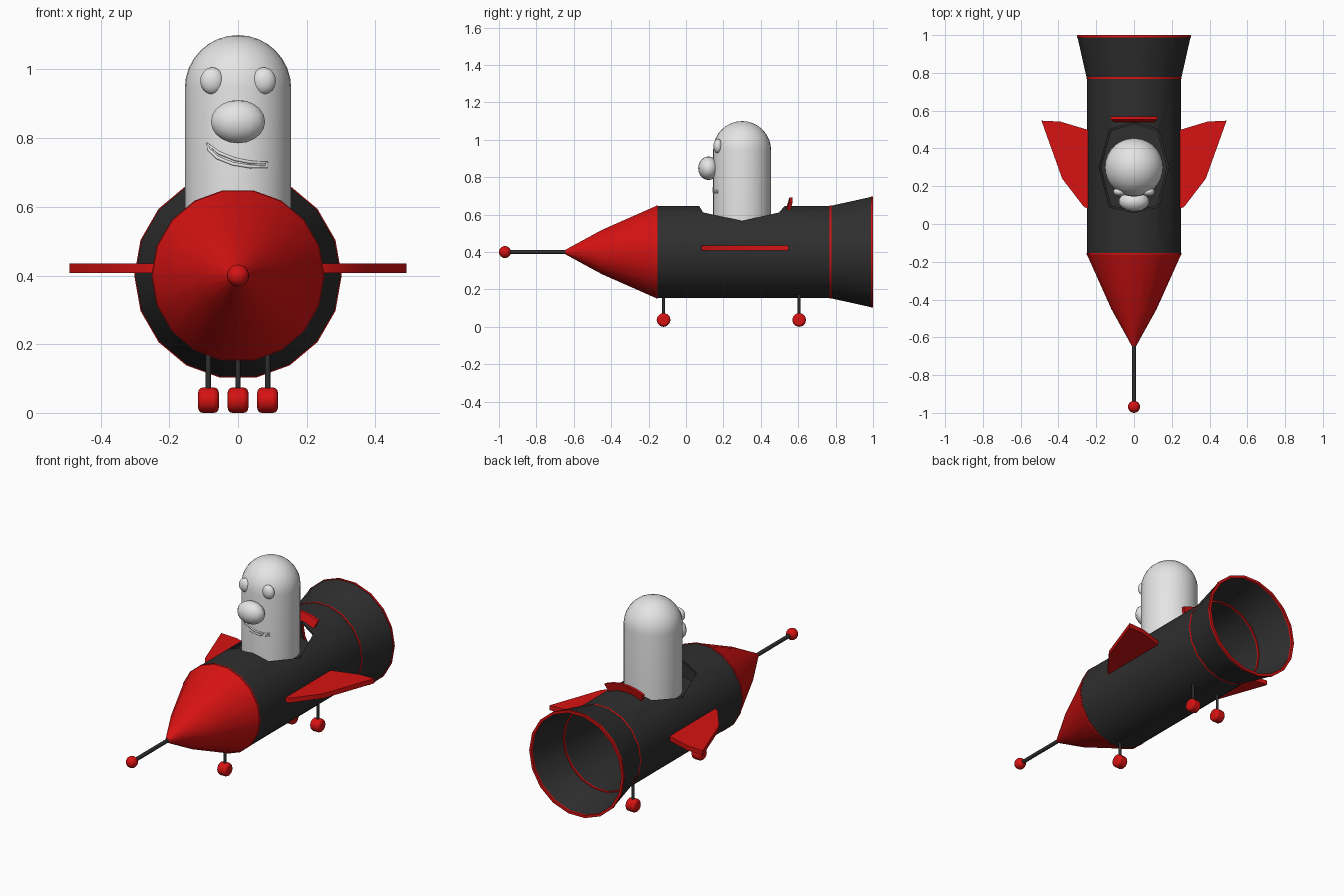
import bpy, bmesh
from math import sin, cos, radians, sqrt
from mathutils import Matrix, Vector

cube = bpy.data.objects.get("Cube")
if cube:
    bpy.data.objects.remove(cube, do_unlink=True)

AXIS = 0.40     # height of the rocket's centre line
SIDES = 18


def material(name, rgb):
    m = bpy.data.materials.new(name)
    m.use_nodes = True
    m.diffuse_color = (*rgb, 1)
    m.node_tree.nodes["Principled BSDF"].inputs["Base Color"].default_value = (*rgb, 1)
    return m


RED = material("red", (0.68, 0.006, 0.006))
DARK = material("charcoal", (0.028, 0.028, 0.028))
PALE = material("pale grey", (0.78, 0.78, 0.78))


def smooth(ob, angle=35):
    bpy.ops.object.select_all(action='DESELECT')
    ob.select_set(True)
    bpy.context.view_layer.objects.active = ob
    bpy.ops.object.shade_smooth_by_angle(angle=radians(angle))


def make(name, bm, mat, angle=35):
    bmesh.ops.recalc_face_normals(bm, faces=bm.faces)
    me = bpy.data.meshes.new(name)
    bm.to_mesh(me)
    bm.free()
    ob = bpy.data.objects.new(name, me)
    bpy.context.collection.objects.link(ob)
    me.materials.append(mat)
    smooth(ob, angle)
    return ob


def lathe(name, profile, mat, start=0, end=360, n=SIDES):
    """Turn a closed (radius, y) outline about the rocket's axis."""
    bm = bmesh.new()
    full = end - start == 360
    rings = []
    for i in range(n if full else n + 1):
        a = radians(start + (end - start) * i / n)
        rings.append([bm.verts.new((r * cos(a), y, AXIS + r * sin(a))) for r, y in profile])
    k = len(profile)
    for i in range(n):
        p, q = rings[i], rings[(i + 1) % len(rings)]
        for j in range(k):
            bm.faces.new((p[j], p[(j + 1) % k], q[(j + 1) % k], q[j]))
    if not full:
        bm.faces.new(rings[0])
        bm.faces.new(rings[-1])
    bmesh.ops.remove_doubles(bm, verts=bm.verts, dist=1e-5)
    return make(name, bm, mat)


def prism(name, outline, z0, z1, mat):
    bm = bmesh.new()
    low = [bm.verts.new((x, y, z0)) for x, y in outline]
    face = bm.faces.new(low)
    ext = bmesh.ops.extrude_face_region(bm, geom=[face])
    for v in ext["geom"]:
        if isinstance(v, bmesh.types.BMVert):
            v.co.z = z1
    return make(name, bm, mat)


def rod(name, a, b, r, mat):
    a, b = Vector(a), Vector(b)
    bm = bmesh.new()
    turn = (b - a).to_track_quat('Z', 'Y').to_matrix().to_4x4()
    bmesh.ops.create_cone(bm, cap_ends=True, segments=12, radius1=r, radius2=r,
                          depth=(b - a).length, matrix=Matrix.Translation((a + b) / 2) @ turn)
    return make(name, bm, mat)


def ball(name, centre, radii, mat, u=20, v=12):
    bm = bmesh.new()
    bmesh.ops.create_uvsphere(bm, u_segments=u, v_segments=v, radius=1,
                              matrix=Matrix.Translation(centre) @ Matrix.Diagonal((*radii, 1)))
    return make(name, bm, mat, 50)


# Fuselage: hollow tube with a closed front and a cockpit opening
body = lathe("fuselage", [(0, -0.155), (0.25, -0.155), (0.25, 0.77), (0.24, 0.77),
                          (0.24, -0.14), (0, -0.14)], DARK)
half = [(0.13, 0.09), (0.185, 0.30), (0.13, 0.50)]
hole = [(0, 0.06)] + half + [(0, 0.54)] + [(-x, y) for x, y in reversed(half)]
cutter = prism("cockpit_cutter", hole, 0.5, 0.8, DARK)
cutter.hide_render = True
cut = body.modifiers.new("cockpit", 'BOOLEAN')
cut.object = cutter
cut.solver = 'EXACT'
smooth(body)
bpy.ops.object.modifier_apply(modifier="cockpit")
bpy.data.objects.remove(cutter, do_unlink=True)
smooth(body)
prism("cockpit_floor", [(x * 0.95, 0.3 + (y - 0.3) * 0.97) for x, y in hole], 0.52, 0.56, DARK)

# Nose cone, exhaust bell and red trim rings
lathe("nose_cone", [(0, -0.645), (0.012, -0.645), (0.12, -0.45), (0.25, -0.16), (0, -0.16)], RED)
lathe("exhaust_bell", [(0.25, 0.77), (0.30, 0.993), (0.292, 0.993), (0.242, 0.77)], DARK)


def trim(name, r, y, w):
    lathe(name, [(r + 0.002, y - w), (r + 0.002, y + w), (r - 0.013, y + w), (r - 0.013, y - w)], RED)


trim("front_trim_ring", 0.25, -0.157, 0.004)
trim("rear_trim_ring", 0.25, 0.772, 0.005)
trim("bell_rim", 0.30, 0.994, 0.006)

# Curved guard behind the cockpit
lathe("cockpit_guard", [(0.235, 0.535), (0.235, 0.555), (0.293, 0.57), (0.293, 0.553)],
      RED, 65, 115, 5)

# Nose probe
rod("probe_rod", (0, -0.63, AXIS), (0, -0.965, AXIS), 0.011, DARK)
ball("probe_tip", (0, -0.968, AXIS), (0.032,) * 3, RED)

# Side fins
fin = [(0.24, 0.497), (0.39, 0.542), (0.49, 0.547), (0.38, 0.24), (0.265, 0.09), (0.24, 0.08)]
for side, s in (("left", 1), ("right", -1)):
    prism(side + "_fin", [(s * x, y) for x, y in fin], 0.408, 0.435, RED)

# Landing wheels on struts
for name, x, y in (("front", 0, -0.12), ("rear_left", 0.086, 0.605), ("rear_right", -0.086, 0.605)):
    rod(name + "_strut", (x, y, 0.04), (x, y, 0.175), 0.008, DARK)
    wheel = rod(name + "_wheel", (x - 0.03, y, 0.037), (x + 0.03, y, 0.037), 0.037, RED)
    bev = wheel.modifiers.new("round", 'BEVEL')
    bev.width = 0.014
    bev.segments = 3
    bev.limit_method = 'ANGLE'
    bev.angle_limit = radians(50)
    smooth(wheel, 50)

# Pilot: a capsule body
PY, PR, DOME = 0.30, 0.155, 0.945
bm = bmesh.new()
bmesh.ops.create_uvsphere(bm, u_segments=32, v_segments=16, radius=PR,
                          matrix=Matrix.Translation((0, PY, DOME)))
bmesh.ops.delete(bm, geom=[v for v in bm.verts if v.co.z < DOME - 0.001], context='VERTS')
rim = [e for e in bm.edges if e.is_boundary]
ext = bmesh.ops.extrude_edge_only(bm, edges=rim)["geom"]
for v in ext:
    if isinstance(v, bmesh.types.BMVert):
        v.co.z = 0.55
bmesh.ops.holes_fill(bm, edges=[e for e in bm.edges if e.is_boundary])
make("pilot_body", bm, PALE)

# Pilot face
for side, s in (("left", 1), ("right", -1)):
    ball(side + "_eye", (s * 0.075, 0.171, 0.967), (0.035, 0.024, 0.039), PALE)
ball("pilot_nose", (0, 0.12, 0.848), (0.081, 0.055, 0.063), PALE, 14, 10)

# Lopsided smile: a thin raised lip following the body's surface
lip = [(-0.088, 0.783), (-0.055, 0.757), (-0.01, 0.739), (0.035, 0.73), (0.083, 0.728),
       (0.082, 0.716), (0.035, 0.717), (-0.015, 0.725), (-0.06, 0.743), (-0.086, 0.768)]
curve = bpy.data.curves.new("mouth", 'CURVE')
curve.dimensions = '3D'
curve.bevel_depth = 0.005
curve.bevel_resolution = 2
spline = curve.splines.new('POLY')
spline.points.add(len(lip) - 1)
for p, (x, z) in zip(spline.points, lip):
    p.co = (x, PY - sqrt(PR * PR - x * x), z, 1)
spline.use_cyclic_u = True
spline.use_smooth = True
curve.materials.append(PALE)
bpy.context.collection.objects.link(bpy.data.objects.new("mouth", curve))
